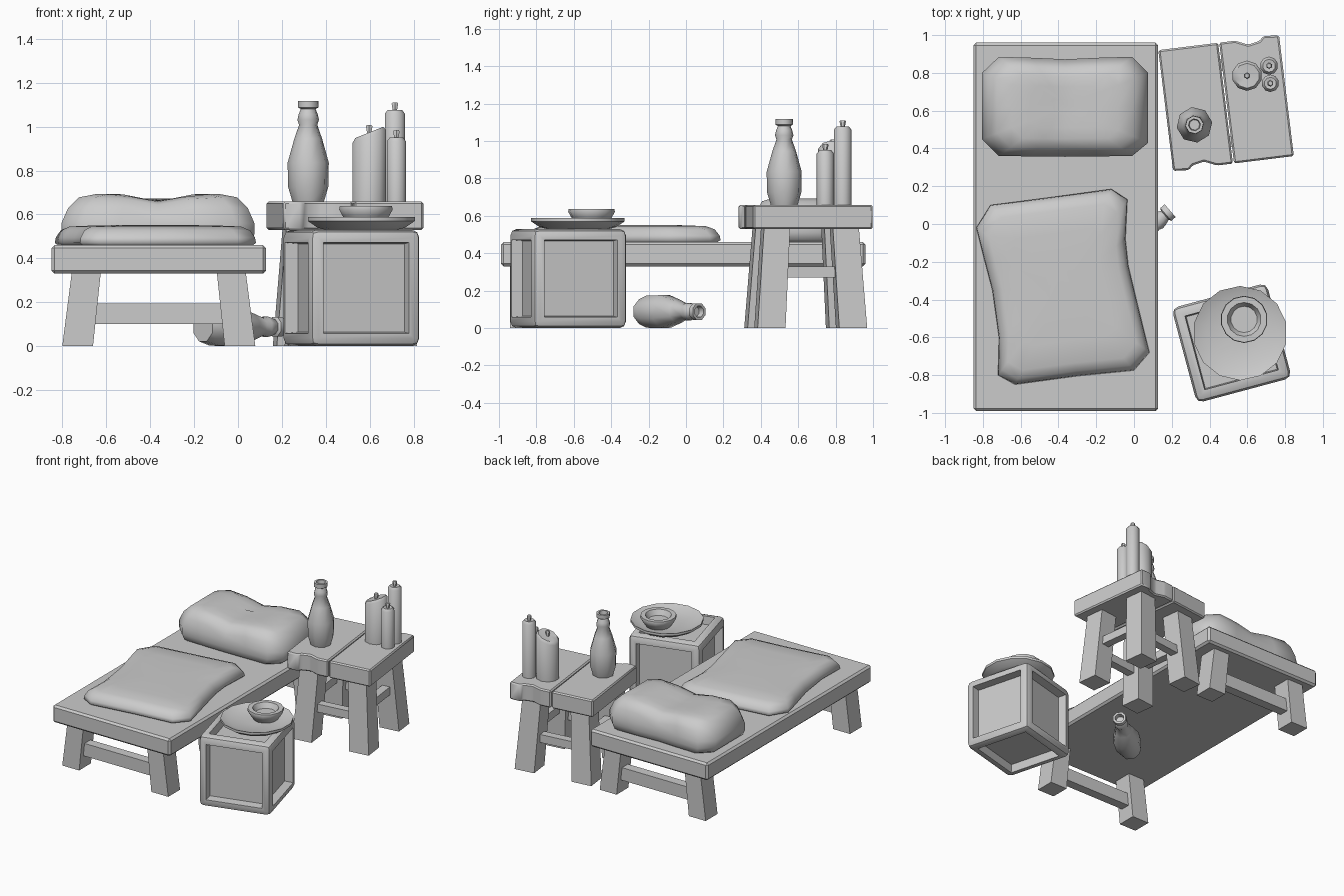
import bpy, bmesh, math
from mathutils import Matrix, Vector

if "Cube" in bpy.data.objects:
    bpy.data.objects.remove(bpy.data.objects["Cube"])


def add(name, verts, faces, mat=None, bevel=0, seg=1, angle=35):
    me = bpy.data.meshes.new(name)
    me.from_pydata([tuple(v) for v in verts], [], faces)
    bm = bmesh.new()
    bm.from_mesh(me)
    bmesh.ops.recalc_face_normals(bm, faces=bm.faces)
    if bevel:
        bmesh.ops.bevel(bm, geom=bm.edges[:], offset=bevel, segments=seg,
                        profile=0.5, affect='EDGES')
    bm.to_mesh(me)
    bm.free()
    return finish(name, me, mat, angle)


def finish(name, me, mat=None, angle=35):
    if mat:
        me.transform(mat)
    ob = bpy.data.objects.new(name, me)
    bpy.context.collection.objects.link(ob)
    bpy.ops.object.select_all(action='DESELECT')
    ob.select_set(True)
    bpy.context.view_layer.objects.active = ob
    bpy.ops.object.shade_smooth_by_angle(angle=math.radians(angle))
    return ob


def loft(name, rings, mat=None, **kw):
    """Join equal-length rings of points and cap both ends."""
    n = len(rings[0])
    verts = [p for r in rings for p in r]
    faces = [(k * n + i, k * n + (i + 1) % n, (k + 1) * n + (i + 1) % n, (k + 1) * n + i)
             for k in range(len(rings) - 1) for i in range(n)]
    faces += [tuple(range(n)), tuple(range(len(verts) - n, len(verts)))]
    return add(name, verts, faces, mat, **kw)


def rect(cx, cy, hx, hy, z):
    return [(cx - hx, cy - hy, z), (cx + hx, cy - hy, z),
            (cx + hx, cy + hy, z), (cx - hx, cy + hy, z)]


def box(name, x0, x1, y0, y1, z0, z1, mat=None, **kw):
    c = ((x0 + x1) / 2, (y0 + y1) / 2, (x1 - x0) / 2, (y1 - y0) / 2)
    return loft(name, [rect(*c, z0), rect(*c, z1)], mat, **kw)


def lathe(name, profile, sides, mat, turn=0.5, slope=0):
    rings = []
    for r, z in profile:
        ring = []
        for i in range(sides):
            a = 2 * math.pi * (i + turn) / sides
            x, y = r * math.cos(a), r * math.sin(a)
            ring.append((x, y, z + (slope * x if z > 0.2 else 0)))
        rings.append(ring)
    return loft(name, rings, mat, angle=46)


def cushion(name, outline, centre, levels, dent=0):
    """Scaled copies of one outline, stacked, with an optional dent across the middle."""
    cx, cy = centre
    rings = []
    for s, z in levels:
        ring = []
        for x, y in outline:
            dx, dy = (x - cx) * s, (y - cy) * s
            drop = dent * math.exp(-(dx / 0.12) ** 2) if z > 0.6 else 0
            ring.append((cx + dx, cy + dy, z - drop))
        rings.append(ring)
    return loft(name, rings, angle=80)


def at(x, y, z=0.0, deg=0.0):
    return Matrix.Translation((x, y, z)) @ Matrix.Rotation(math.radians(deg), 4, 'Z')


# Bed: slab, splayed legs, end rails
box("bed_slab", -0.85, 0.128, -0.99, 0.96, 0.33, 0.46, bevel=0.014)
for end, y in (("front", -0.87), ("back", 0.84)):
    for side, s in (("left", -1), ("right", 1)):
        loft(f"bed_{end}_{side}_leg", [rect(-0.361 + s * 0.37, y, 0.07, 0.07, 0),
                                       rect(-0.361 + s * 0.33, y, 0.066, 0.07, 0.34)])
    box(f"bed_{end}_rail", -0.68, -0.04, y - 0.035, y + 0.035, 0.10, 0.195)

# Head pillow and larger flat cushion
cushion("pillow",
        [(-.805, .45), (-.805, .62), (-.805, .8), (-.715, .885), (-.54, .88), (-.365, .872),
         (-.19, .88), (-.01, .885), (.075, .8), (.075, .62), (.075, .43), (-.01, .36),
         (-.19, .358), (-.365, .356), (-.54, .358), (-.715, .36)],
        (-.365, .62),
        [(.9, .455), (.97, .475), (1, .51), (1, .56), (.93, .63), (.82, .678),
         (.64, .693), (.42, .697), (.15, .697)], dent=0.034)
cushion("flat_cushion",
        [(-.835, -.02), (-.76, .10), (-.45, .14), (-.12, .185), (-.035, .13), (-.045, -.08),
         (-.03, -.22), (.02, -.43), (.082, -.68), (0, -.775), (-.3, -.805), (-.63, -.85),
         (-.72, -.80), (-.715, -.6), (-.75, -.35), (-.80, -.16)],
        (-.38, -.34),
        [(.95, .455), (1, .47), (.99, .495), (.94, .528), (.85, .545), (.6, .55), (.2, .552)])

# Stool: two chipped planks, splayed legs, stretchers
stool = at(0.4875, 0.64, 0, 7)
plank = [(-.322, -.322), (-.239, -.328), (-.215, -.305), (-.154, -.293), (-.087, -.322),
         (-.003, -.322), (-.003, .322), (-.322, .322)]
for name, turn in (("left", 0), ("right", 180)):
    loft(f"stool_{name}_plank", [[(x, y, z) for x, y in plank] for z in (0.53, 0.658)],
         stool @ at(0, 0, 0, turn), bevel=0.009)
for sx in (-1, 1):
    side = "left" if sx < 0 else "right"
    for sy in (-1, 1):
        end = "front" if sy < 0 else "back"
        loft(f"stool_{end}_{side}_leg", [rect(sx * .22, sy * .22, .075, .075, 0),
                                         rect(sx * .185, sy * .185, .07, .07, .54)], stool)
for s, end in ((-1, "front"), (1, "back")):
    box(f"stool_{end}_stretcher", -.17, .17, s * .205 - .03, s * .205 + .03, .21, .27, stool)
for s, side in ((-1, "left"), (1, "right")):
    box(f"stool_{side}_stretcher", s * .205 - .03, s * .205 + .03, -.17, .17, .27, .33, stool)

# Crate: rounded frame with a recessed panel on every face
bm = bmesh.new()
bmesh.ops.create_cube(bm, size=1)
bmesh.ops.scale(bm, vec=(.52, .52, .53), verts=bm.verts)
corners = set(bm.verts)
panels = bm.faces[:]
bmesh.ops.inset_individual(bm, faces=panels, thickness=0.082, depth=0)
bmesh.ops.inset_individual(bm, faces=panels, thickness=0.008, depth=-0.06)
outer = [e for e in bm.edges if e.verts[0] in corners and e.verts[1] in corners]
bmesh.ops.bevel(bm, geom=outer, offset=0.036, segments=2, profile=0.5, affect='EDGES')
bmesh.ops.recalc_face_normals(bm, faces=bm.faces)
crate_mesh = bpy.data.meshes.new("crate")
bm.to_mesh(crate_mesh)
bm.free()
finish("crate", crate_mesh, at(0.517, -0.63, 0.265, 15))

# Plate and bowl on the crate
lathe("plate", [(.16, .528), (.205, .54), (.25, .57), (.25, .588), (.185, .562), (.05, .56)],
      14, at(0.562, -0.578))
lathe("bowl", [(.085, .56), (.11, .595), (.125, .622), (.122, .638), (.09, .638), (.07, .6), (.02, .6)],
      14, at(0.583, -0.505))

# Bottles: one standing, one lying under the bed
bottle = [(.072, 0), (.093, .07), (.095, .18), (.064, .29), (.042, .352), (.05, .375), (.044, .40),
          (.034, .425), (.048, .432), (.048, .462), (.032, .462), (.028, .43)]
lathe("standing_bottle", bottle, 8, at(0.32, 0.525, 0.656), turn=0.2)
axis = Vector((.76, .65, 0)).normalized()
lie = Matrix.Translation((-.16, -.23, .088)) @ axis.to_track_quat('Z', 'Y').to_matrix().to_4x4()
lathe("fallen_bottle", bottle, 8, lie)

# Candles with flared wicks
for name, x, y, r, h, slope in (("wide", .598, .785, .08, .315, .4),
                                ("tall", .715, .838, .048, .418, 0),
                                ("short", .722, .745, .046, .292, 0)):
    pos = at(x, y, 0.655)
    c = 0.014
    lathe(f"{name}_candle", [(r, 0), (r, h - c), (r - c, h + 0.004), (r * .3, h)], 10, pos, slope=slope)
    lathe(f"{name}_wick", [(.009, h - .01), (.017, h + .032), (.012, h + .038)], 6, pos)
